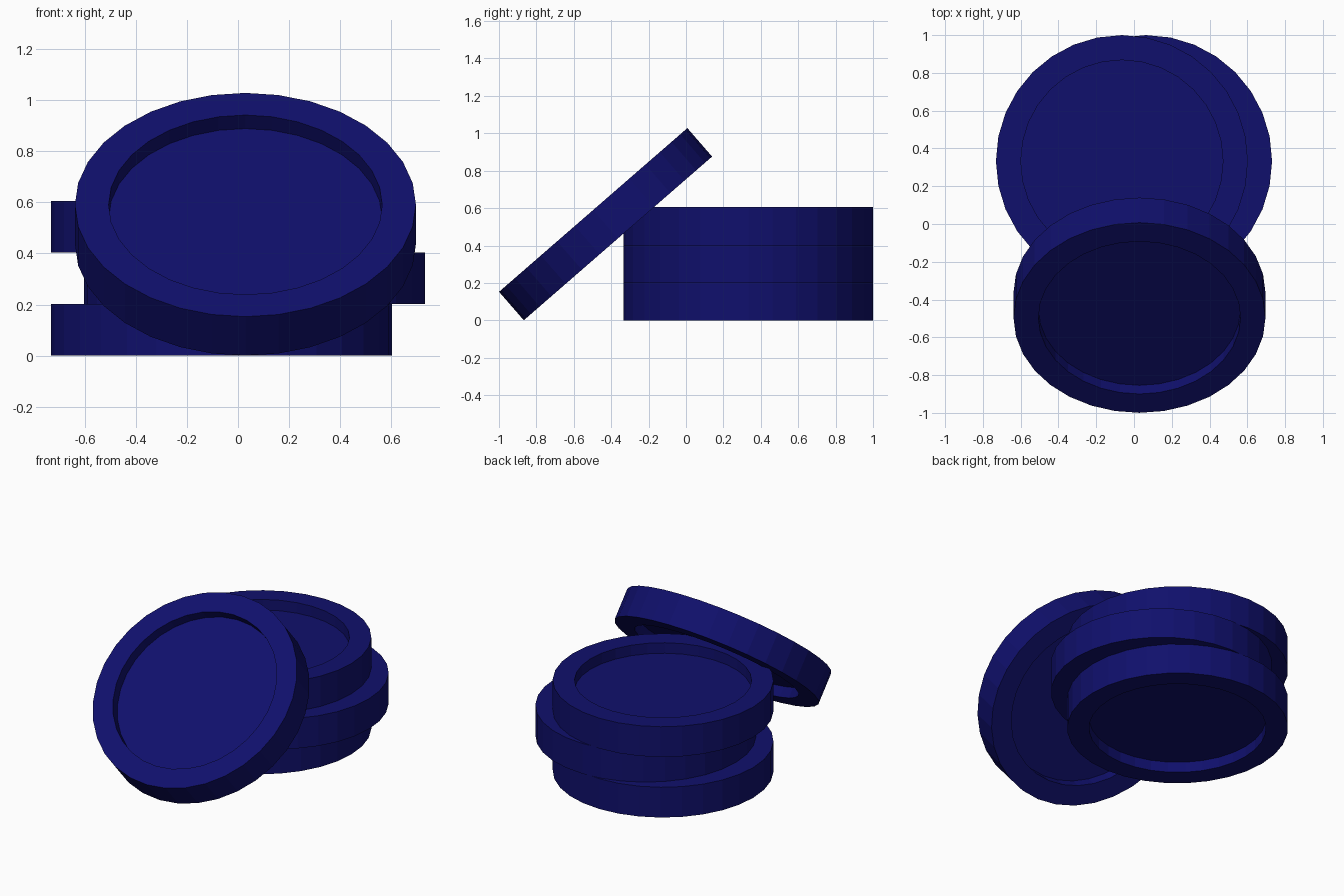
import bpy
import bmesh
from math import sin, cos, tau, radians

cube = bpy.data.objects.get("Cube")
if cube:
    bpy.data.objects.remove(cube, do_unlink=True)

SIDES = 32
RADIUS, INNER = 0.667, 0.535
THICK, RECESS = 0.2017, 0.07

navy = bpy.data.materials.new("navy blue")
navy.use_nodes = True
colour = (0.005, 0.005, 0.15, 1)
navy.diffuse_color = colour
navy.node_tree.nodes["Principled BSDF"].inputs["Base Color"].default_value = colour


def disc(name, location, tilt=0):
    """Round disc with a raised rim around a recess on both faces."""
    half = THICK / 2
    floor = half - RECESS
    profile = [(INNER, -floor), (INNER, -half), (RADIUS, -half),
               (RADIUS, half), (INNER, half), (INNER, floor)]
    bm = bmesh.new()
    rings = [[bm.verts.new((r * cos(tau * i / SIDES), r * sin(tau * i / SIDES), z))
              for i in range(SIDES)] for r, z in profile]
    # Rim walls
    for low, high in zip(rings, rings[1:]):
        for i in range(SIDES):
            j = (i + 1) % SIDES
            bm.faces.new((low[i], low[j], high[j], high[i]))
    # Recessed floors
    bm.faces.new(rings[0][::-1])
    bm.faces.new(rings[-1])
    bmesh.ops.recalc_face_normals(bm, faces=bm.faces)
    mesh = bpy.data.meshes.new(name)
    bm.to_mesh(mesh)
    bm.free()
    mesh.materials.append(navy)
    obj = bpy.data.objects.new(name, mesh)
    obj.location = location
    obj.rotation_euler.x = tilt
    bpy.context.collection.objects.link(obj)


# Staggered stack
for level, (name, x) in enumerate((("bottom_disc", -0.064), ("middle_disc", 0.064),
                                   ("top_disc", -0.064))):
    disc(name, (x, 0.333, THICK * (level + 0.5)))

# Disc leaning against the stack
disc("leaning_disc", (0.029, -0.43, 0.514), radians(41))
